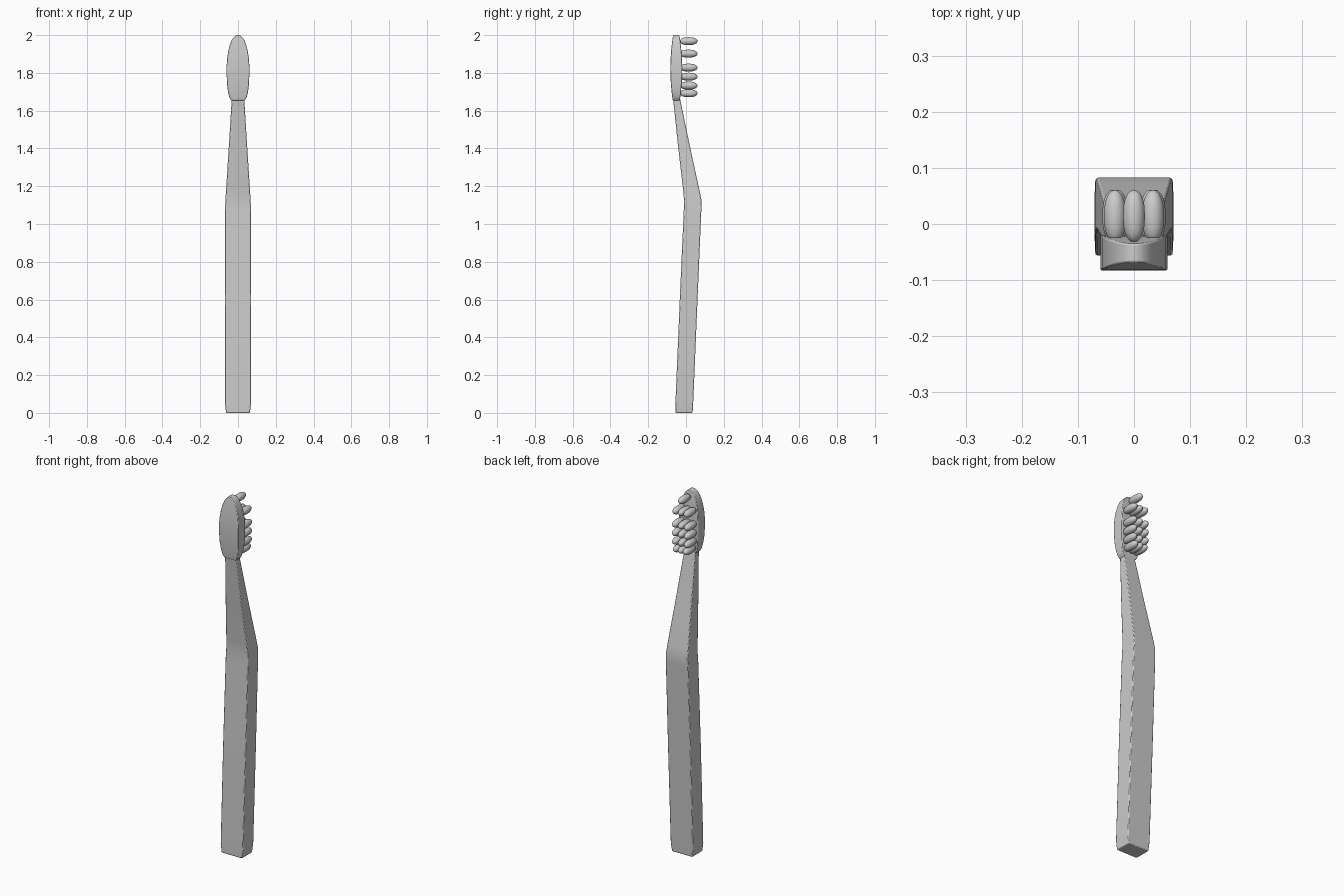
import bpy, bmesh, math

if "Cube" in bpy.data.objects:
    bpy.data.objects.remove(bpy.data.objects["Cube"])

grey = bpy.data.materials.new("matte grey")
grey.diffuse_color = (0.6, 0.6, 0.6, 1)
grey.use_nodes = True
grey.node_tree.nodes["Principled BSDF"].inputs["Base Color"].default_value = grey.diffuse_color


def finish(name, bm, angle, bevel=0):
    bmesh.ops.recalc_face_normals(bm, faces=bm.faces)
    me = bpy.data.meshes.new(name)
    bm.to_mesh(me)
    bm.free()
    me.materials.append(grey)
    ob = bpy.data.objects.new(name, me)
    bpy.context.collection.objects.link(ob)
    bpy.ops.object.select_all(action='DESELECT')
    ob.select_set(True)
    bpy.context.view_layer.objects.active = ob
    bpy.ops.object.shade_smooth_by_angle(angle=math.radians(angle))
    if bevel:
        mod = ob.modifiers.new("soft edges", 'BEVEL')
        mod.width = bevel
        mod.segments = 2
        mod.limit_method = 'ANGLE'
        mod.angle_limit = math.radians(50)
    return ob


def loft(name, rings, angle, bevel):
    """Rectangular sections (z, half width, y front, y back) joined upward."""
    bm = bmesh.new()
    prev = None
    for z, w, y0, y1 in rings:
        cur = [bm.verts.new(p) for p in
               ((-w, y0, z), (w, y0, z), (w, y1, z), (-w, y1, z))]
        if prev:
            for i in range(4):
                j = (i + 1) % 4
                bm.faces.new((prev[i], prev[j], cur[j], cur[i]))
        else:
            bm.faces.new(cur[::-1])
        prev = cur
    bm.faces.new(prev)
    return finish(name, bm, angle, bevel)


# Handle: straight grip, bend, tapering neck
loft("handle", [
    (0.0, 0.063, -0.056, 0.035),
    (0.05, 0.069, -0.056, 0.038),
    (0.6, 0.070, -0.033, 0.061),
    (1.07, 0.069, -0.012, 0.081),
    (1.12, 0.067, -0.010, 0.083),
    (1.17, 0.064, -0.014, 0.073),
    (1.42, 0.048, -0.043, 0.019),
    (1.68, 0.032, -0.070, -0.035)], 35, 0.004)

# Head: rounded plate, thicker in the middle
outline = [(1.655, 0.034), (1.662, 0.041), (1.675, 0.047), (1.70, 0.053),
           (1.74, 0.058), (1.79, 0.060), (1.84, 0.060), (1.88, 0.057),
           (1.92, 0.051), (1.95, 0.043), (1.97, 0.035), (1.985, 0.026),
           (1.995, 0.016), (2.0, 0.006)]
rings = []
for z, w in outline:
    t = abs(z - 1.82) / 0.18
    d = 0.015 * min(t, 1) ** 2
    rings.append((z, w, -0.083 + d, -0.020 - d))
loft("head", rings, 40, 0.003)

# Bristles: blunt ellipsoid tufts in rows
rows = [(1.968, (0,)), (1.902, (-0.034, 0, 0.034)), (1.828, (-0.037, 0, 0.037)),
        (1.780, (-0.037, 0, 0.037)), (1.733, (-0.036, 0, 0.036)),
        (1.692, (-0.03, 0, 0.03))]
bm = bmesh.new()
for z, xs in rows:
    for x in xs:
        tuft = bmesh.ops.create_uvsphere(bm, u_segments=14, v_segments=10, radius=1)
        for v in tuft["verts"]:
            a, b, c = v.co
            v.co = (x + 0.020 * a,
                    0.014 + 0.047 * math.copysign(abs(c) ** 0.8, c),
                    z + 0.021 * b)
finish("bristles", bm, 60)
